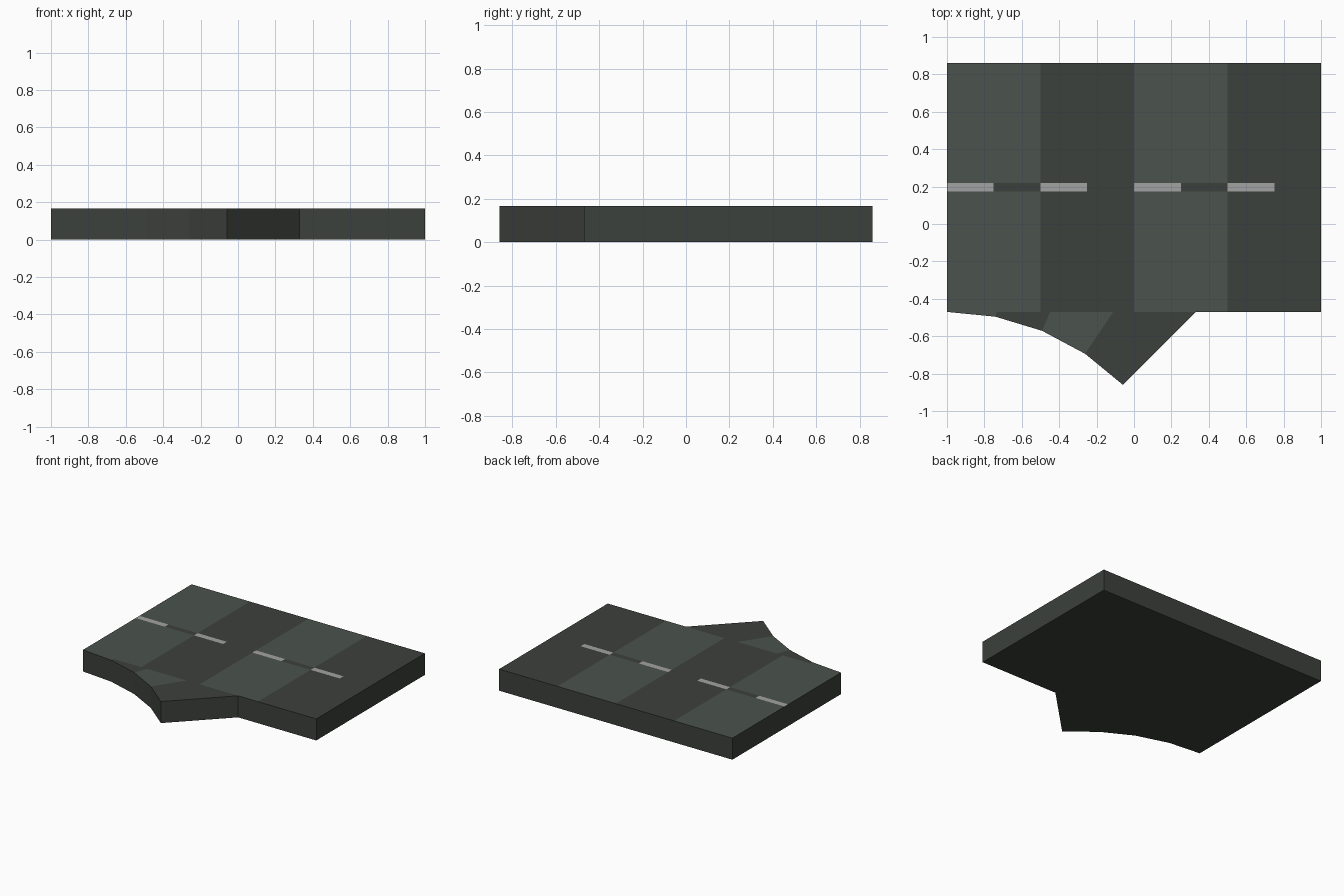
import bpy, bmesh
from math import radians, sin, cos
from mathutils import Vector

if "Cube" in bpy.data.objects:
    bpy.data.objects.remove(bpy.data.objects["Cube"])

HEIGHT, FRONT, BACK = 0.167, -0.47, 0.86
RADIUS = 1.33
CENTRE = Vector((-1, FRONT - RADIUS, 0))
STEP = 11.25                                   # angle of each curve segment
LINE_Y0, LINE_Y1 = 0.175, 0.22                 # lane marking band


def material(name, colour):
    m = bpy.data.materials.new(name)
    m.diffuse_color = (*colour, 1)
    m.use_nodes = True
    m.node_tree.nodes["Principled BSDF"].inputs["Base Color"].default_value = m.diffuse_color
    return m


# Outline: straight road with an exit curving off at 45 degrees
outline = [CENTRE + RADIUS * Vector((sin(radians(i * STEP)), cos(radians(i * STEP)), 0))
           for i in range(5)]
tip = outline[-1]
outline += [Vector(p) for p in ((tip.x + FRONT - tip.y, FRONT, 0), (1, FRONT, 0),
                                (1, BACK, 0), (-1, BACK, 0))]
bm = bmesh.new()
base = bm.faces.new([bm.verts.new(p) for p in outline])
ret = bmesh.ops.extrude_face_region(bm, geom=[base])
bmesh.ops.translate(bm, vec=(0, 0, HEIGHT),
                    verts=[g for g in ret['geom'] if isinstance(g, bmesh.types.BMVert)])
bmesh.ops.recalc_face_normals(bm, faces=bm.faces)
bm.normal_update()


def cut_top(co, normal, y_min, y_max):
    """Split the top faces lying in a y range along a vertical plane."""
    faces = [f for f in bm.faces if f.normal.z > 0.9
             and y_min < f.calc_center_median().y < y_max]
    edges = {e for f in faces for e in f.edges}
    verts = {v for f in faces for v in f.verts}
    bmesh.ops.bisect_plane(bm, geom=[*verts, *edges, *faces], dist=1e-5,
                           plane_co=co, plane_no=normal)
    bm.normal_update()


# Paving panels, lane markings and exit wedges
for y in (FRONT, LINE_Y0, LINE_Y1):
    cut_top((0, y, 0), (0, 1, 0), -2, 2)
for i in range(1, 8):
    x = -1 + i * 0.25
    if i % 2:
        cut_top((x, 0, 0), (1, 0, 0), LINE_Y0, LINE_Y1)
    else:
        cut_top((x, 0, 0), (1, 0, 0), FRONT + 0.01, 2)
for i in range(1, 4):
    a = radians(i * STEP)
    cut_top(CENTRE, (cos(a), -sin(a), 0), -2, FRONT - 0.001)

# Colour by position: 0 dark, 1 light, 2 marking
for f in bm.faces:
    if f.normal.z < 0.9:
        continue
    c = f.calc_center_bounds()
    if c.y < FRONT:
        d = f.calc_center_median() - CENTRE
        angle = Vector((0, 1)).angle_signed(Vector((d.x, d.y)))
        f.material_index = 1 - int(abs(angle) / radians(STEP)) % 2 if abs(angle) < radians(45) else 0
    elif LINE_Y0 < c.y < LINE_Y1:
        f.material_index = 0 if int((c.x + 1) / 0.25) % 2 else 2
    else:
        f.material_index = 1 - int((c.x + 1) / 0.5) % 2

mesh = bpy.data.meshes.new("road_slab")
bm.to_mesh(mesh)
bm.free()
for name, colour in (("dark_asphalt", (0.045, 0.052, 0.045)),
                     ("light_asphalt", (0.07, 0.085, 0.072)),
                     ("lane_paint", (0.36, 0.36, 0.36))):
    mesh.materials.append(material(name, colour))
bpy.context.collection.objects.link(bpy.data.objects.new("road_slab", mesh))
